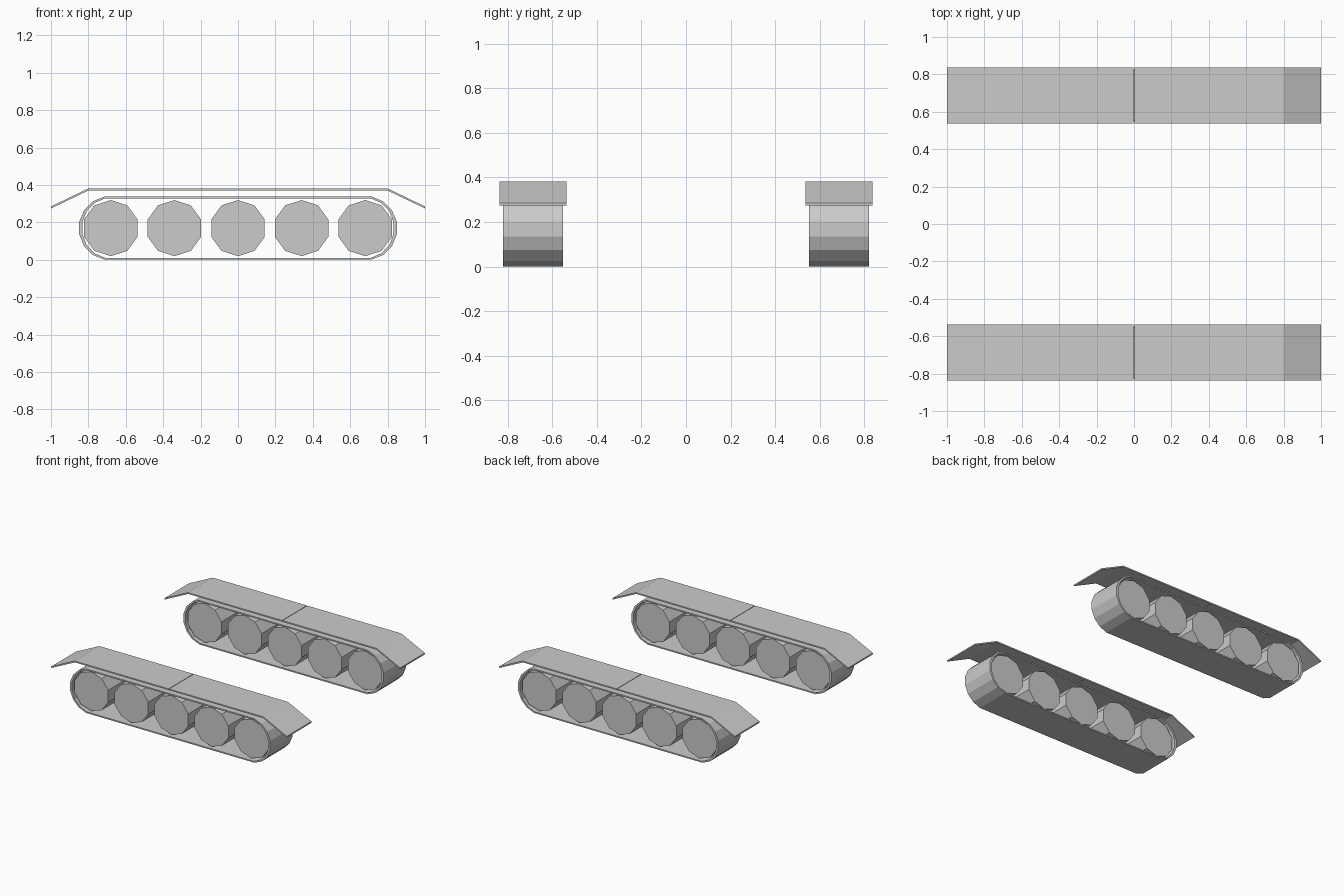
import bpy, bmesh, math

if "Cube" in bpy.data.objects:
    bpy.data.objects.remove(bpy.data.objects["Cube"])

SIDE_Y = 0.687      # centre line of each track unit
AXLE_Z = 0.169
AXLE_X = 0.68


def make_object(name, bm):
    bmesh.ops.recalc_face_normals(bm, faces=bm.faces[:])
    mesh = bpy.data.meshes.new(name)
    bm.to_mesh(mesh)
    bm.free()
    obj = bpy.data.objects.new(name, mesh)
    bpy.context.collection.objects.link(obj)
    return obj


def ring(bm, points, y):
    return [bm.verts.new((x, y, z)) for x, z in points]


def bridge(bm, a, b):
    n = len(a)
    for i in range(n):
        j = (i + 1) % n
        bm.faces.new((a[i], a[j], b[j], b[i]))


def prism(name, points, y, width):
    """Closed x-z profile extruded along y."""
    bm = bmesh.new()
    a = ring(bm, points, y - width / 2)
    b = ring(bm, points, y + width / 2)
    bridge(bm, a, b)
    bm.faces.new(a)
    bm.faces.new(b)
    return make_object(name, bm)


def stadium(apothem_x, apothem_z):
    """Belt outline: two halves of a 16-gon joined by straight runs."""
    points = []
    for k in range(16):
        t = math.radians(-78.75 + 22.5 * k)
        c = math.cos(math.radians(11.25))
        cx = AXLE_X if k < 8 else -AXLE_X
        points.append((cx + apothem_x / c * math.cos(t),
                       AXLE_Z + apothem_z / c * math.sin(t)))
    return points


def track_belt(name, y, width):
    bm = bmesh.new()
    outer, inner = stadium(0.169, 0.169), stadium(0.152, 0.159)
    rings = [ring(bm, p, y + s * width / 2)
             for p, s in ((outer, -1), (outer, 1), (inner, 1), (inner, -1))]
    for i in range(4):
        bridge(bm, rings[i], rings[(i + 1) % 4])
    return make_object(name, bm)


for side, sign in (("front", -1), ("back", 1)):
    y = sign * SIDE_Y

    # Track belt
    track_belt(f"{side}_track_belt", y, 0.27)

    # Ten-sided road wheels
    decagon = [(0.15 * math.cos(math.radians(18 + 36 * k)),
                0.15 * math.sin(math.radians(18 + 36 * k))) for k in range(10)]
    for i in range(5):
        cx = (i - 2) * AXLE_X / 2
        prism(f"{side}_road_wheel_{i + 1}",
              [(cx + x, AXLE_Z + z) for x, z in decagon], y, 0.24)

    # Fender halves, meeting at a narrow seam
    half = [(0.002, 0.381), (0.8, 0.381), (1.0, 0.285),
            (1.0, 0.274), (0.798, 0.371), (0.002, 0.371)]
    fender = prism(f"{side}_fender", half, y, 0.30)
    fender.modifiers.new("Mirror", 'MIRROR').use_mirror_merge = False
